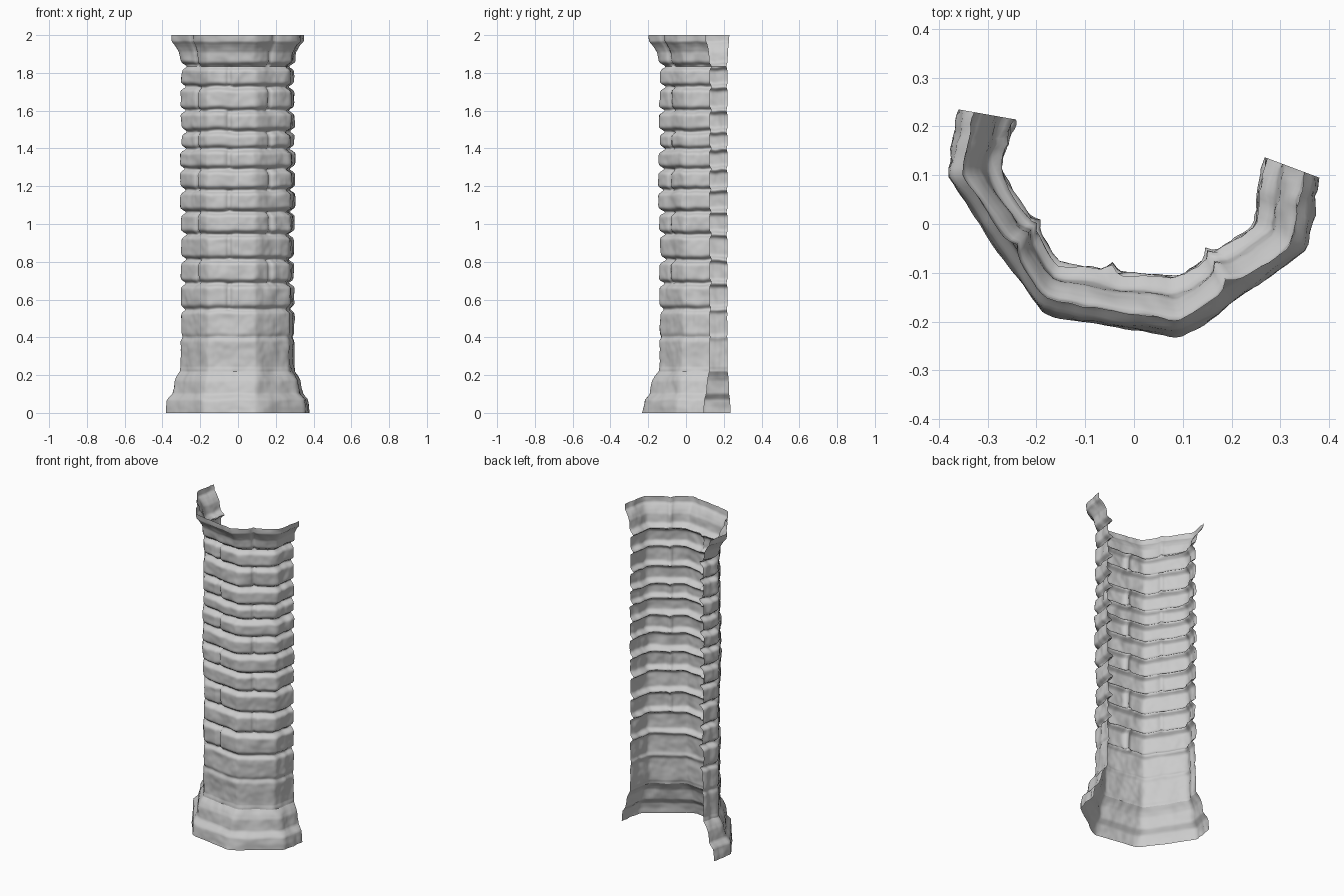
import bpy, bmesh, math, random
from mathutils import Vector, noise

if "Cube" in bpy.data.objects:
    bpy.data.objects.remove(bpy.data.objects["Cube"])

random.seed(4)

# Half-octagon plans: wall face, and widest footing (offset 1.0)
WALL = [(-0.275, 0.22), (-0.305, 0.11), (-0.165, -0.11), (0.09, -0.145), (0.275, -0.02), (0.30, 0.125)]
FOOT = [(-0.36, 0.235), (-0.385, 0.10), (-0.19, -0.185), (0.10, -0.235), (0.355, -0.055), (0.38, 0.095)]

# Heights of the mortar beds and their depths
BEDS = [0.40, 0.55, 0.685, 0.81, 0.945, 1.065, 1.18, 1.29, 1.395, 1.49, 1.60, 1.725, 1.835]
DEPTH = {0.40: 0.10, 0.55: 0.26}
BULGE = [random.uniform(-0.06, 0.06) for _ in range(20)]

# Vertical profile: (z, offset between wall and foot)
PROFILE = [(0.0, 1.0), (0.03, 0.97), (0.07, 0.88), (0.085, 0.72), (0.10, 0.55), (0.17, 0.40), (0.195, 0.24),
           (0.22, 0.02), (0.5, 0.0), (1.84, 0.0), (1.91, 0.10), (1.935, 0.25), (1.955, 0.42),
           (1.965, 0.56), (1.985, 0.60), (2.0, 0.62)]


def lerp_profile(z):
    for (z0, a), (z1, b) in zip(PROFILE, PROFILE[1:]):
        if z <= z1:
            return a + (b - a) * (z - z0) / (z1 - z0)
    return PROFILE[-1][1]


def on_plan(plan, s):
    i = min(max(int(s), 0), len(plan) - 2)
    return Vector(plan[i]).lerp(Vector(plan[i + 1]), s - i)


def soft_plan(plan, s):
    # average neighbouring samples so the corners are worn
    w = min(0.08, s, 5 - s)
    return (on_plan(plan, s - w) + 2 * on_plan(plan, s) + on_plan(plan, s + w)) / 4


def groove(x, width):
    return math.exp(-(x / width) ** 2)


def relief(s, z):
    wob = 0.006 * noise.noise(Vector((s * 2.5, z * 3, 1)))
    d = lerp_profile(z + wob if 0.02 < z < 1.98 else z)
    # horizontal mortar beds
    d -= max(DEPTH.get(b, 0.34) * groove(z + wob - b, 0.014) for b in BEDS)
    if z < 0.40:
        course = 0
    else:
        course = sum(z > b for b in BEDS)
    d += BULGE[course] if 0.24 < z < 1.83 else 0
    # staggered upright joints
    if z > 0.55:
        joints = [2.45] if course % 2 == 0 else [1.6, 3.45]
        d -= max(0.22 * groove(s - j + wob, 0.05) for j in joints)
    # weathering
    d += 0.10 * noise.noise(Vector((s * 3, z * 9, 5))) + 0.04 * noise.noise(Vector((s * 9, z * 25, 2)))
    return d


def sheet(name, z0, z1, rows):
    bm = bmesh.new()
    grid = []
    counts = [10, 20, 22, 18, 12]
    ss = [i + k / n for i, n in enumerate(counts) for k in range(n)] + [5.0]
    for r in range(rows + 1):
        z = z0 + (z1 - z0) * r / rows
        line = []
        for s in ss:
            p = soft_plan(WALL, s)
            p = p + (soft_plan(FOOT, s) - p) * relief(s, z)
            line.append(bm.verts.new((p.x, p.y, z)))
        grid.append(line)
    for a, b in zip(grid, grid[1:]):
        for i in range(len(ss) - 1):
            bm.faces.new((a[i], a[i + 1], b[i + 1], b[i]))
    me = bpy.data.meshes.new(name)
    bm.to_mesh(me)
    bm.free()
    me.polygons.foreach_set("use_smooth", [True] * len(me.polygons))
    ob = bpy.data.objects.new(name, me)
    bpy.context.collection.objects.link(ob)
    return ob


# Open-backed masonry shell: stepped footing, brick shaft, flared cap
sheet("footing", 0.0, 0.22, 28)
sheet("brick_shaft", 0.22, 1.835, 230)
sheet("flared_cap", 1.835, 2.0, 24)
